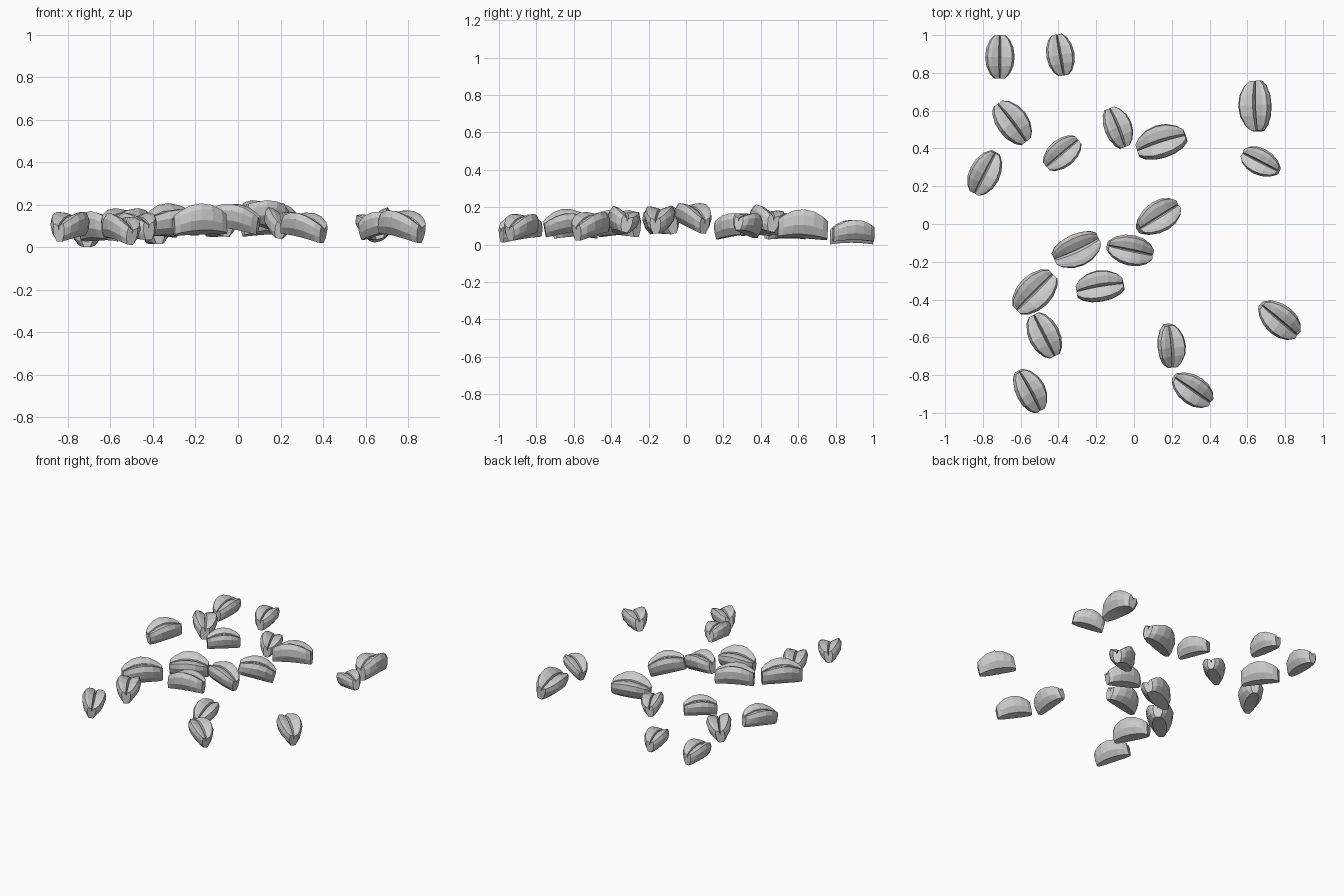
import bpy, bmesh
from math import radians
from mathutils import Matrix, Vector

if "Cube" in bpy.data.objects:
    bpy.data.objects.remove(bpy.data.objects["Cube"])

# Half cross-section of a bean: (side, height) from the groove over the lobe to the belly
HALF = [(0.09, 0.84), (0.55, 0.96), (0.84, 0.98), (1, 0.72), (0.88, 0.33), (0.5, 0)]
# Stations along half a bean; width and droop follow from the position
STATIONS = [-1, -0.8, -0.42, 0, 0.42, 0.8, 1]

# centre x, centre y, length, heading, then pitch and roll where the bean is tipped
BEANS = [
    (-0.71, 0.885, 0.23, 90),
    (-0.39, 0.895, 0.22, 100),
    (-0.645, 0.535, 0.25, 127, 0, 8),
    (-0.085, 0.51, 0.22, 112, 0, 10),
    (-0.38, 0.375, 0.22, 40),
    (0.145, 0.435, 0.265, 18, 3, -14),
    (0.64, 0.625, 0.265, 92, -3, -14),
    (0.67, 0.33, 0.21, 153, -12),
    (-0.79, 0.27, 0.24, 63, 6),
    (0.13, 0.04, 0.245, 32, -15),
    (-0.305, -0.135, 0.26, 25, 0, 12),
    (-0.02, -0.14, 0.24, 168, 9),
    (-0.525, -0.36, 0.27, 45),
    (-0.18, -0.33, 0.25, 10, 2, -14),
    (-0.475, -0.59, 0.245, 117),
    (0.2, -0.645, 0.225, 95, 10, 12),
    (0.77, -0.51, 0.245, 140, 11),
    (-0.55, -0.885, 0.235, 118, 8, 8),
    (0.31, -0.88, 0.23, 145, 11),
]


def make_bean(index, cx, cy, length, heading, pitch=0, roll=0):
    bm = bmesh.new()
    height = length / 2
    half_width = length * 0.34
    # Closed section: groove floor, one lobe, then the mirrored lobe
    section = [(0, 0.62)] + HALF + [(-y, z) for y, z in reversed(HALF)]
    rings = []
    for t in STATIONS:
        width = half_width * (1 - 0.87 * t * t) ** 0.5
        low, high = -0.08 * t * t, 1 - 0.37 * t * t
        rings.append([bm.verts.new((t * height, y * width, height * (low + z * (high - low))))
                      for y, z in section])
    n = len(section)
    for a, b in zip(rings, rings[1:]):
        for i in range(n):
            j = (i + 1) % n
            bm.faces.new((a[i], a[j], b[j], b[i]))
    bm.faces.new(rings[0])
    bm.faces.new(rings[-1][::-1])
    bmesh.ops.recalc_face_normals(bm, faces=bm.faces)

    # Tip the bean and set it down; the pile rises gently toward the middle
    turn = (Matrix.Rotation(radians(heading), 4, 'Z')
            @ Matrix.Rotation(radians(-pitch), 4, 'Y')
            @ Matrix.Rotation(radians(roll), 4, 'X'))
    bm.transform(turn)
    xs, ys, zs = zip(*[v.co for v in bm.verts])
    floor = max(0, 0.06 - 0.046 * (cx * cx + cy * cy))
    bm.transform(Matrix.Translation(Vector((cx - (min(xs) + max(xs)) / 2,
                                            cy - (min(ys) + max(ys)) / 2,
                                            floor - min(zs)))))
    mesh = bpy.data.meshes.new(f"bean_{index:02d}")
    bm.to_mesh(mesh)
    bm.free()
    bpy.context.collection.objects.link(bpy.data.objects.new(mesh.name, mesh))


# Scattered beans
for k, bean in enumerate(BEANS, 1):
    make_bean(k, *bean)
